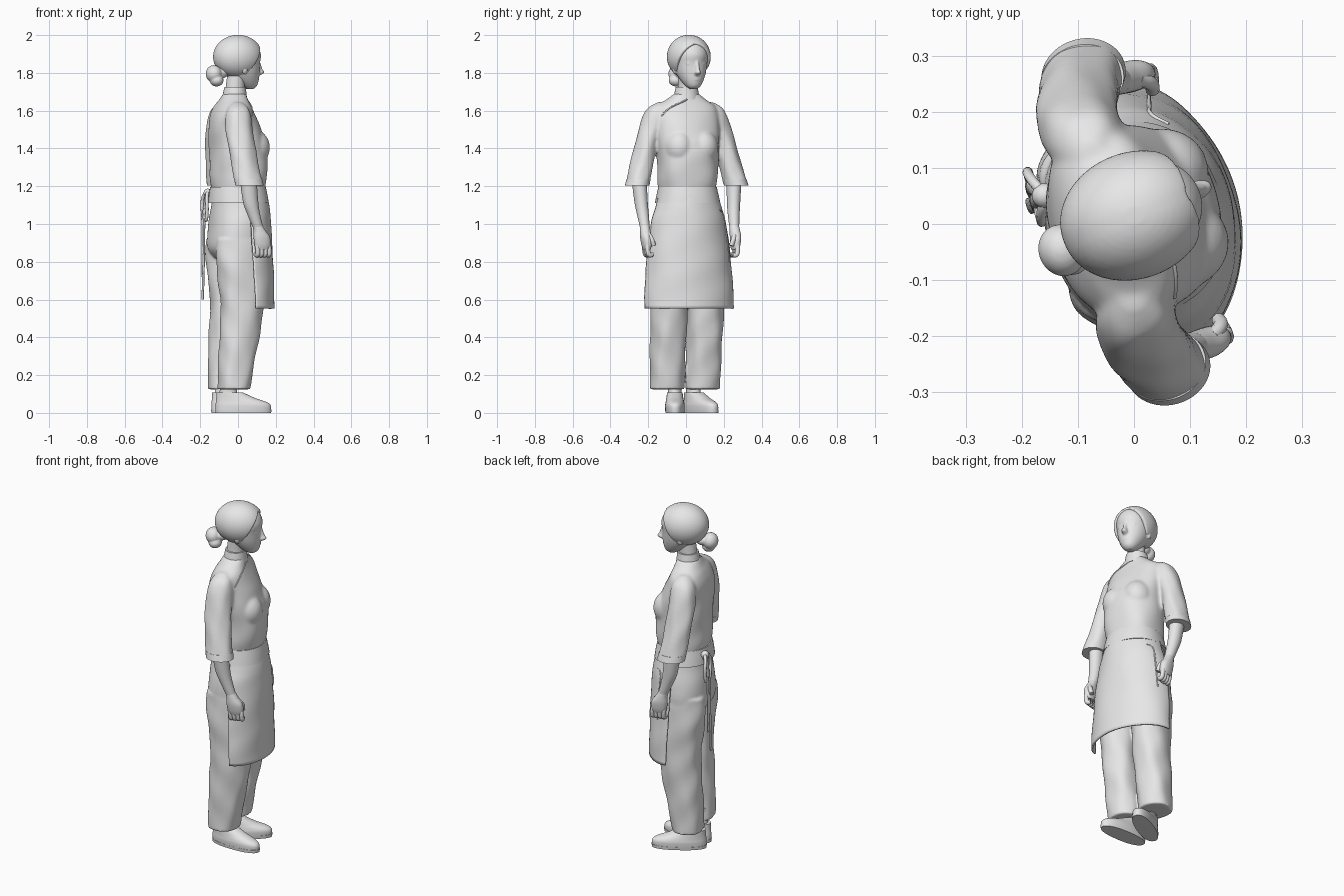
import bpy, bmesh, math
from mathutils import Matrix, Vector

cube = bpy.data.objects.get("Cube")
if cube:
    bpy.data.objects.remove(cube, do_unlink=True)

clay = bpy.data.materials.new("clay_grey")
clay.use_nodes = True
GREY = (0.8, 0.8, 0.8, 1)
clay.diffuse_color = GREY
clay.node_tree.nodes["Principled BSDF"].inputs["Base Color"].default_value = GREY

# Local frames: forward is +x, the figure's left is +y
BODY = Matrix.Translation((0, 0.008, 0)) @ Matrix.Rotation(0.28, 4, 'Z')
HEAD = Matrix.Translation((0, 0.015, 0)) @ Matrix.Rotation(0.38, 4, 'Z')
SIDES = (("left", 1), ("right", -1))


def finish(name, bm, frame):
    bmesh.ops.recalc_face_normals(bm, faces=bm.faces)
    me = bpy.data.meshes.new(name)
    bm.to_mesh(me)
    bm.free()
    me.materials.append(clay)
    me.shade_smooth()
    me.set_sharp_from_angle(angle=math.radians(50))
    ob = bpy.data.objects.new(name, me)
    bpy.context.collection.objects.link(ob)
    ob.matrix_world = frame
    return ob


def fuse(name, parts, voxel, rounds, frame=BODY):
    """Melt overlapping parts into one soft surface."""
    bm = bmesh.new()
    for ob in parts:
        bm.from_mesh(ob.data)
        bpy.data.objects.remove(ob, do_unlink=True)
    whole = finish(name, bm, frame)
    melt = whole.modifiers.new("melt", 'REMESH')
    melt.mode = 'VOXEL'
    melt.voxel_size = voxel
    melt.use_smooth_shade = True
    soft = whole.modifiers.new("soften", 'SMOOTH')
    soft.iterations = rounds


def sample(rings, t):
    """Smoothly interpolate (z, forward, side, depth radius, width radius)."""
    i = min(int(t), len(rings) - 2)
    u = t - i
    p = [rings[max(0, min(len(rings) - 1, i + k))] for k in (-1, 0, 1, 2)]
    return [b + u * (c - a) / 2 + u * u * (a - 2.5 * b + 2 * c - d / 2)
            + u ** 3 * (1.5 * (b - c) + (d - a) / 2) for a, b, c, d in zip(*p)]


def surface(ring, a, power=2, fold=0):
    z, f, l, rf, rl = ring
    c, s = math.cos(a), math.sin(a)
    e = 2 / power
    k = 1 + fold * (math.sin(5 * a + 14 * z) + math.sin(3 * a - 31 * z))
    return Vector((f + k * rf * math.copysign(abs(c) ** e, c),
                   l + k * rl * math.copysign(abs(s) ** e, s), z))


def loft(name, rings, frame=BODY, side=1, power=2, fold=0, arc=None, steps=5, seg=48):
    """Stack of rounded rings; an arc leaves an open sheet."""
    bm = bmesh.new()
    n = (len(rings) - 1) * steps
    start, span = (-arc, 2 * arc) if arc else (0, 2 * math.pi)
    count = seg + 1 if arc else seg
    rows = []
    for j in range(n + 1):
        ring = sample(rings, j / steps)
        row = []
        for i in range(count):
            v = surface(ring, start + span * i / seg, power, fold)
            v.y *= side
            row.append(bm.verts.new(v))
        rows.append(row)
    for lo, hi in zip(rows, rows[1:]):
        for i in range(seg):
            k = (i + 1) % count
            bm.faces.new((lo[i], lo[k], hi[k], hi[i]))
    if not arc:
        bm.faces.new(rows[0])
        bm.faces.new(rows[-1])
    return finish(name, bm, frame)


def ball(name, centre, radii, frame=HEAD, cut=None):
    bm = bmesh.new()
    m = Matrix.Translation(centre) @ Matrix.Diagonal((*radii, 1))
    bmesh.ops.create_uvsphere(bm, u_segments=40, v_segments=24, radius=1, matrix=m)
    if cut:
        bmesh.ops.bisect_plane(bm, geom=bm.verts[:] + bm.edges[:] + bm.faces[:],
                               plane_co=cut[0], plane_no=cut[1], clear_outer=True)
        bmesh.ops.holes_fill(bm, edges=[e for e in bm.edges if e.is_boundary])
    return finish(name, bm, frame)


def cord(name, points, radius, side=1, closed=False):
    cu = bpy.data.curves.new(name, 'CURVE')
    cu.dimensions = '3D'
    cu.bevel_depth = radius
    cu.bevel_resolution = 3
    cu.use_fill_caps = True
    sp = cu.splines.new('BEZIER')
    sp.bezier_points.add(len(points) - 1)
    for bp, (x, y, z) in zip(sp.bezier_points, points):
        bp.co = (x, y * side, z)
        bp.handle_left_type = bp.handle_right_type = 'AUTO'
    sp.use_cyclic_u = closed
    cu.materials.append(clay)
    ob = bpy.data.objects.new(name, cu)
    bpy.context.collection.objects.link(ob)
    ob.matrix_world = BODY


# Jacket: body, bust and wide short sleeves melted together
jacket = [(1.17, 0, 0, .134, .148), (1.23, .002, 0, .145, .156), (1.3, .004, 0, .149, .159),
          (1.4, 0, 0, .148, .164), (1.5, -.018, 0, .133, .17), (1.57, -.03, 0, .112, .178),
          (1.62, -.03, 0, .09, .165), (1.655, -.025, 0, .072, .112), (1.69, -.02, 0, .058, .064)]
sleeve = [(1.205, -.016, .272, .075, .063), (1.3, -.03, .248, .073, .061), (1.4, -.042, .221, .073, .061),
          (1.5, -.048, .192, .073, .061), (1.57, -.047, .17, .068, .06),
          (1.615, -.043, .15, .052, .053), (1.645, -.04, .128, .02, .025)]
cloth = [loft("body", jacket, power=2.3, fold=.012), ball("chest", (.07, 0, 1.4), (.078, .11, .09), BODY)]
for tag, s in SIDES:
    cloth.append(ball("bust", (.066, s * .066, 1.405), (.088, .08, .095), BODY))
    cloth.append(loft("sleeve", sleeve, side=s, fold=.022, steps=8))
fuse("jacket", cloth, .008, 8)

# Collar, neck and side-fastening seam
loft("collar", [(1.66, -.018, 0, .066, .07), (1.69, -.018, 0, .062, .065),
                (1.725, -.016, 0, .057, .058)])
loft("neck", [(1.66, -.02, 0, .052, .05), (1.74, -.014, 0, .05, .047), (1.82, 0, 0, .052, .05)])
cord("jacket_seam", [surface(sample(jacket, 7.4 - .3 * i), -.13 * i, 2.3, .012) for i in range(9)], .004)

# Trousers: hips and legs melted together
hips = [(.82, -.01, 0, .11, .15), (.88, -.014, 0, .142, .186), (1.0, -.006, 0, .145, .184),
        (1.1, 0, 0, .138, .162), (1.18, 0, 0, .132, .147)]
leg = [(.125, -.05, .097, .084, .09), (.3, -.034, .099, .097, .092), (.45, -.016, .1, .108, .093),
       (.6, -.006, .1, .115, .096), (.78, -.01, .098, .132, .098), (.92, -.012, .094, .132, .09)]
fuse("trousers", [loft("hips", hips, power=2.2, fold=.006)]
     + [loft("leg", leg, side=s, power=2.3, fold=.018, steps=8) for tag, s in SIDES], .0075, 4)

# Shoes, turned outwards
for tag, s in SIDES:
    foot = BODY @ Matrix.Translation((.009, s * .072, 0)) @ Matrix.Rotation(s * .27, 4, 'Z')
    loft(tag + "_shoe_sole", [(0, 0, 0, .147, .05), (.018, 0, 0, .149, .052)], foot, power=2.3)
    loft(tag + "_shoe", [(.012, 0, 0, .147, .051), (.04, -.001, 0, .146, .052),
                         (.058, -.012, 0, .134, .049), (.078, -.04, 0, .104, .045),
                         (.108, -.072, 0, .07, .041)], foot, power=2.2)
    loft(tag + "_ankle", [(.08, -.075, 0, .056, .036), (.12, -.08, 0, .045, .036),
                          (.2, -.08, 0, .045, .038)], foot)

# Apron: waistband, open front panel, pocket edge
apron = [(.552, .02, 0, .167, .245), (.68, .015, 0, .169, .241), (.8, .01, 0, .171, .233),
         (1.0, .005, 0, .168, .205), (1.08, .003, 0, .163, .182), (1.17, 0, 0, .148, .158)]
panel = loft("apron_panel", apron, arc=math.radians(87), fold=.007)
solid = panel.modifiers.new("cloth_thickness", 'SOLIDIFY')
solid.thickness = .01
loft("apron_waistband", [(1.11, .002, 0, .158, .173), (1.15, .001, 0, .153, .164),
                         (1.195, 0, 0, .145, .154)], power=2.2)
cord("apron_pocket_edge", [surface(sample(apron, t), a, 2, .007) for t, a in
                           ((3.9, .9), (3.8, 1.05), (3.5, 1.1), (3, 1.1), (2.5, 1.1), (2, 1.1))], .004)

# Apron ties knotted at the back
ball("tie_knot", (-.142, .085, 1.165), (.022, .022, .022), BODY)
for i, (l, low) in enumerate(((.075, .6), (.1, .72))):
    loft(f"tie_tail_{i + 1}", [(low, -.173 + .008 * i, l, .005, .015), (.85, -.166, l, .005, .014),
                               (1.02, -.163, l + .005, .006, .013), (1.16, -.148, .088, .007, .01)],
         fold=.02, seg=16)
for tag, d in (("outer", .045), ("inner", -.04)):
    cord(f"tie_loop_{tag}", [(-.142, .085, 1.165), (-.155, .085 + d * .7, 1.15),
                             (-.158, .085 + d, 1.06), (-.158, .085 + d * .5, 1.02),
                             (-.152, .085 + d * .2, 1.1)], .009, closed=True)

# Arms: cuffs, forearms, relaxed hands
forearm = [(.975, .042, .246, .027, .025), (1.05, .015, .25, .034, .031),
           (1.12, -.004, .255, .041, .035), (1.25, -.02, .262, .045, .04)]
hand = [(.865, .066, .243, .036, .018), (.89, .065, .244, .044, .025), (.93, .06, .247, .044, .028),
        (.965, .048, .247, .032, .027), (.995, .035, .246, .027, .025)]
for tag, s in SIDES:
    loft(tag + "_sleeve_cuff", [(1.203, -.015, .273, .076, .064), (1.238, -.02, .264, .075, .063)], side=s)
    loft(tag + "_forearm", forearm, side=s)
    loft(tag + "_hand", hand, side=s, power=2.2)
    for i in range(4):
        f = .034 + .021 * i
        cord(f"{tag}_finger_{i + 1}", [(f, .247, .89), (f + .004, .247, .858), (f + .004, .238, .836),
                                       (f, .222, .838)], .0128, s)
    cord(tag + "_thumb", [(.075, .24, .95), (.096, .225, .918), (.096, .214, .885)], .013, s)

# Head: face, nose, lips, eyelids and ears melted together
face = [loft("face", [(1.715, .066, 0, .02, .02), (1.73, .062, 0, .042, .038), (1.76, .046, 0, .068, .059),
                      (1.8, .03, 0, .088, .077), (1.85, .02, 0, .099, .088), (1.9, .016, 0, .108, .093),
                      (1.95, .01, 0, .09, .08), (1.98, 0, 0, .05, .05)], HEAD),
        loft("nose", [(1.788, .116, 0, .012, .012), (1.802, .122, 0, .028, .017), (1.82, .118, 0, .021, .012),
                      (1.86, .112, 0, .013, .01), (1.885, .108, 0, .012, .01)], HEAD, seg=20),
        ball("lips", (.105, 0, 1.767), (.012, .022, .011))]
for tag, s in SIDES:
    face.append(ball("eyelid", (.094, s * .037, 1.85), (.016, .018, .01)))
    face.append(ball("ear", (.005, s * .082, 1.825), (.018, .013, .032)))
fuse("head", face, .005, 3, HEAD)

# Hair: centre-parted cap swept back into a bun
fuse("hair", [ball("cap", (0, s * .003, 1.885), (.134, .11, .116), cut=((.108, 0, 1.965), (.8, s * -.3, -.55)))
              for tag, s in SIDES], .005, 4, HEAD)
fuse("hair_bun", [ball("bun", (-.142, -.01, 1.795), (.042, .047, .046)),
                  ball("twist", (-.13, -.02, 1.76), (.036, .04, .032)),
                  ball("root", (-.1, -.005, 1.8), (.04, .035, .03))], .005, 3, HEAD)
